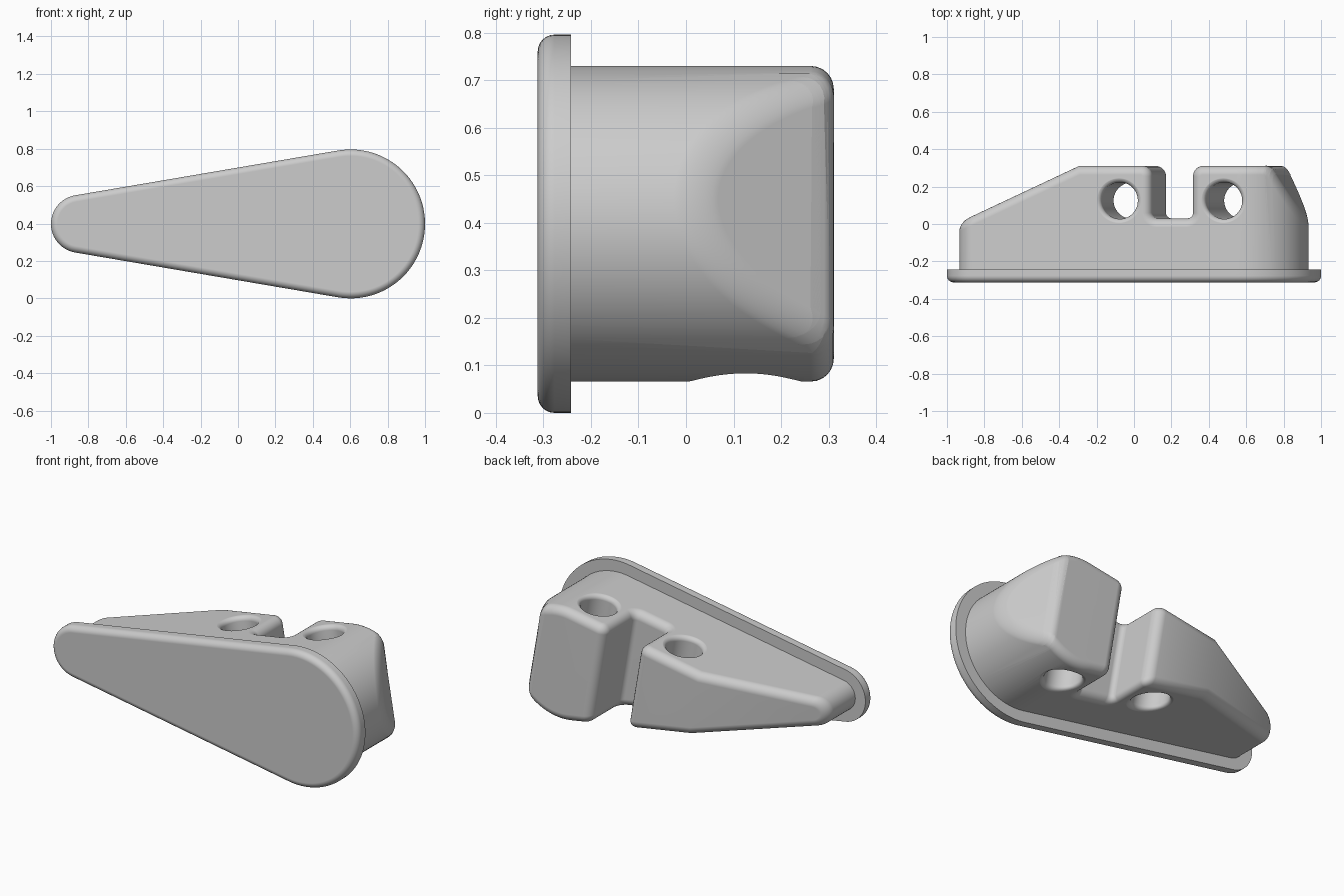
import bpy, bmesh, math
from mathutils import Vector

if "Cube" in bpy.data.objects:
    bpy.data.objects.remove(bpy.data.objects["Cube"], do_unlink=True)

MID = 0.398                       # height of the teardrop axis
BIG_X, SMALL_X = 0.602, -0.845    # centres of the two end arcs
BIG_R, SMALL_R, INSET = 0.398, 0.155, 0.066
TILT = math.asin((BIG_R - SMALL_R) / (BIG_X - SMALL_X))
SIN, COS = math.sin(TILT), math.cos(TILT)
BODY_R = BIG_R - INSET

TONE = (0.604, 0.604, 0.604, 1)
grey = bpy.data.materials.new("plain grey")
grey.use_nodes = True
grey.diffuse_color = TONE
grey.node_tree.nodes["Principled BSDF"].inputs["Base Color"].default_value = TONE


def tilted(u, y, d):
    """Point in the frame whose u axis follows the sloping upper side."""
    return Vector((u * COS - d * SIN, y, MID + u * SIN + d * COS))


def loft(name, rings):
    """Closed solid skinned through equal rings of points."""
    bm = bmesh.new()
    loops = [[bm.verts.new(p) for p in ring] for ring in rings]
    n = len(loops[0])
    for a, b in zip(loops, loops[1:]):
        for i in range(n):
            j = (i + 1) % n
            bm.faces.new((a[i], a[j], b[j], b[i]))
    bm.faces.new(loops[0])
    bm.faces.new(loops[-1])
    bmesh.ops.recalc_face_normals(bm, faces=bm.faces)
    mesh = bpy.data.meshes.new(name)
    bm.to_mesh(mesh)
    bm.free()
    mesh.materials.append(grey)
    obj = bpy.data.objects.new(name, mesh)
    bpy.context.collection.objects.link(obj)
    return obj


def teardrop(inset):
    """Outline of two arcs joined by tangents, as (x, z) pairs."""
    pts = []
    half = math.pi / 2 + TILT
    for cx, r, start, end, n in ((BIG_X, BIG_R - inset, -half, half, 64),
                                 (SMALL_X, SMALL_R - inset, half, 2 * math.pi - half, 32)):
        for i in range(n + 1):
            a = start + (end - start) * i / n
            pts.append((cx + r * math.cos(a), MID + r * math.sin(a)))
    return pts


def rounded(corners, steps=6):
    """Polygon from (u, y, radius) corners with circular fillets."""
    pts = []
    for i, (u, y, r) in enumerate(corners):
        p = Vector((u, y, 0))
        if r == 0:
            pts.append(p)
            continue
        before = (Vector((*corners[i - 1][:2], 0)) - p).normalized()
        after = (Vector((*corners[(i + 1) % len(corners)][:2], 0)) - p).normalized()
        turn = math.pi - before.angle(after)
        centre = p + (before + after).normalized() * r / math.cos(turn / 2)
        t = r * math.tan(turn / 2)
        a = (p + before * t - centre).normalized()
        b = (p + after * t - centre).normalized()
        pts += [centre + a.slerp(b, k / steps).normalized() * r for k in range(steps + 1)]
    return pts


def select_only(obj):
    bpy.ops.object.select_all(action='DESELECT')
    bpy.context.view_layer.objects.active = obj
    obj.select_set(True)


def apply_modifier(obj, kind, **settings):
    mod = obj.modifiers.new(kind.title(), kind)
    for key, value in settings.items():
        setattr(mod, key, value)
    select_only(obj)
    bpy.ops.object.modifier_apply(modifier=mod.name)


def boolean(obj, cutter, operation):
    """Cut with the first solver that leaves a usable solid."""
    before = obj.data.copy()
    for solver in ('EXACT', 'MANIFOLD', 'FLOAT'):
        apply_modifier(obj, 'BOOLEAN', object=cutter, operation=operation, solver=solver)
        if len(obj.data.polygons) > len(before.polygons) // 2:
            break
        obj.modifiers.clear()
        obj.data = before.copy()
    bpy.data.objects.remove(cutter, do_unlink=True)


def finish(obj):
    select_only(obj)
    bpy.ops.object.shade_smooth_by_angle(angle=math.radians(32))
    apply_modifier(obj, 'WEIGHTED_NORMAL', keep_sharp=True)


def half_height(x):
    """Half the body height at x."""
    if x < BIG_X - BODY_R * SIN:
        return (BODY_R + SIN * (x - BIG_X)) / COS
    return math.sqrt(max(BODY_R ** 2 - (x - BIG_X) ** 2, 0))


def hole_cutter(u, y, radius=0.098, flare=0.027, n=48):
    """Bore with flared mouths that follow the upper and lower body surfaces."""
    steps = [math.radians(12 * k) for k in range(7)]
    mouth = [(radius + flare * (1 - math.cos(a)), flare * (1 - math.sin(a))) for a in steps]
    reach = 0.006
    rim = mouth[-1][0] + reach * math.tan(steps[-1])
    mouth += [(rim, mouth[-1][1] - reach), (rim, -0.1)]
    rings = []
    for side, profile in ((1, mouth[::-1]), (-1, mouth)):
        for rho, depth in profile:
            ring = []
            for i in range(n):
                a = 2 * math.pi * i / n
                pu, py, d = u + rho * math.cos(a), y + rho * math.sin(a), 0
                for _ in range(25):
                    p = tilted(pu, py, d)
                    d -= p.z - MID - side * half_height(p.x)
                ring.append(tilted(pu, py, d - side * depth))
            rings.append(ring)
    return loft("hole_cutter", rings)


# Front flange: teardrop plate with a rounded front rim
edge = 0.035
rim_rings = [[(x, -0.242, z) for x, z in teardrop(0)]]
for k in range(7):
    a = math.pi / 2 * k / 6
    inset = edge * (1 - math.cos(a))
    rim_rings.append([(x, -0.277 - edge * math.sin(a), z) for x, z in teardrop(inset)])
finish(loft("front_flange", rim_rings))

# Body: inset teardrop block
outline = teardrop(INSET)
body = loft("body", [[(x, y, z) for x, z in outline] for y in (-0.30, 0.45)])

# Back contour: long ramp, slot and end chamfer, swept across the tilted body
contour = rounded([(-1.2, -0.4, 0), (1.1, -0.4, 0), (1.1, -0.286, 0),
                   (0.766, 0.311, 0.055), (0.352, 0.311, 0.055), (0.352, 0.03, 0.03),
                   (0.132, 0.03, 0.03), (0.132, 0.311, 0.055), (-0.265, 0.311, 0),
                   (-1.2, -0.122, 0)])
boolean(body, loft("contour_block", [[tilted(p.x, p.y, d) for p in contour] for d in (-0.7, 0.7)]),
        'INTERSECT')
apply_modifier(body, 'WELD', merge_threshold=0.0015)

# Soft edges, then the two cord holes
apply_modifier(body, 'BEVEL', width=0.048, segments=6, limit_method='ANGLE',
               angle_limit=math.radians(27), use_clamp_overlap=False)
for u in (-0.042, 0.524):
    boolean(body, hole_cutter(u, 0.125), 'DIFFERENCE')
finish(body)
